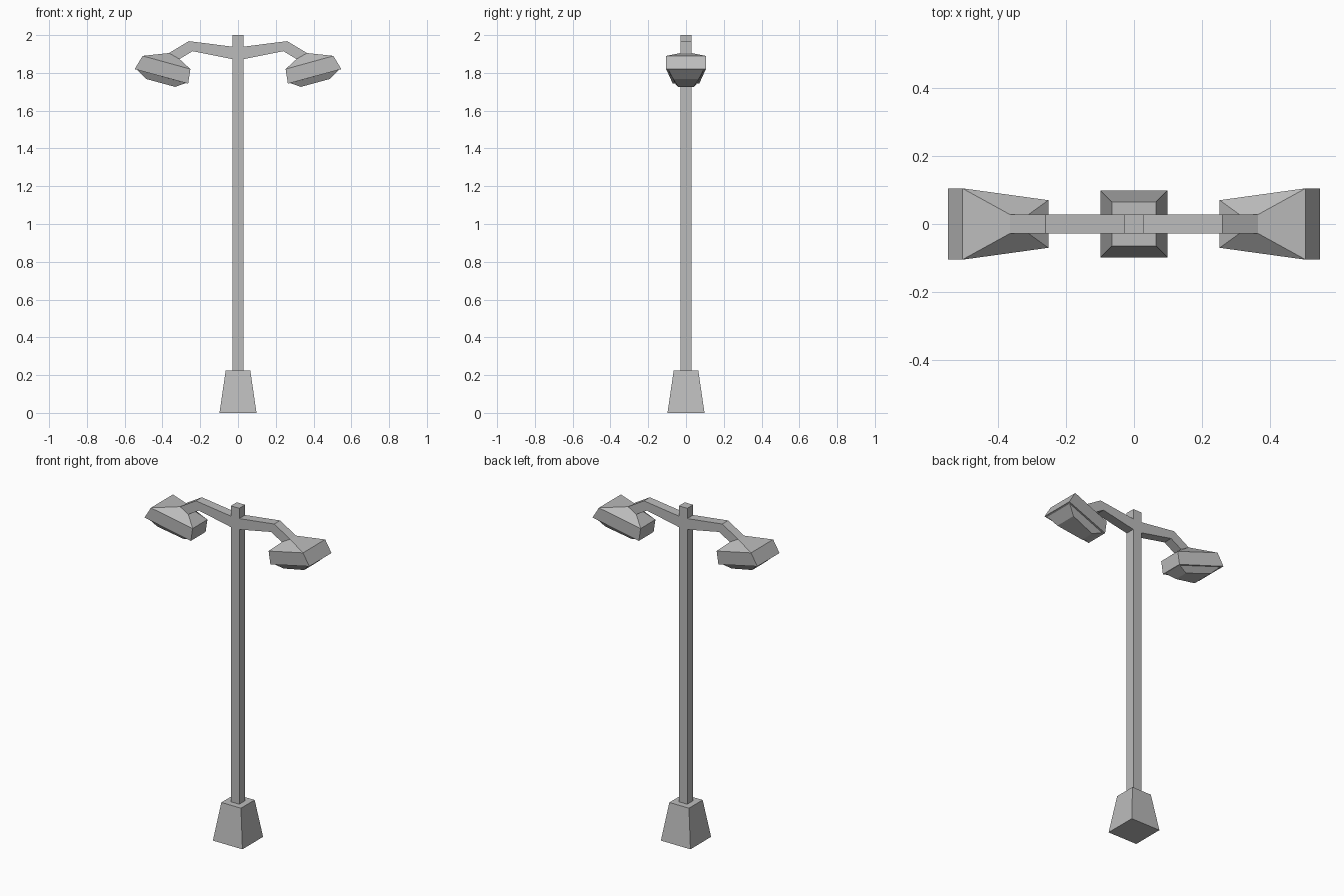
import bpy, bmesh

if "Cube" in bpy.data.objects:
    bpy.data.objects.remove(bpy.data.objects["Cube"])

grey = bpy.data.materials.new("light_grey_metal")
grey.diffuse_color = (0.5, 0.5, 0.5, 1)
grey.use_nodes = True
grey.node_tree.nodes["Principled BSDF"].inputs["Base Color"].default_value = grey.diffuse_color


def loft(name, rings):
    """Join a chain of four-point rings with flat faces and cap both ends."""
    bm = bmesh.new()
    loops = [[bm.verts.new(p) for p in ring] for ring in rings]
    for a, b in zip(loops, loops[1:]):
        for i in range(4):
            j = (i + 1) % 4
            bm.faces.new((a[i], a[j], b[j], b[i]))
    bm.faces.new(loops[0][::-1])
    bm.faces.new(loops[-1])
    bmesh.ops.recalc_face_normals(bm, faces=bm.faces)
    mesh = bpy.data.meshes.new(name)
    bm.to_mesh(mesh)
    bm.free()
    mesh.materials.append(grey)
    obj = bpy.data.objects.new(name, mesh)
    bpy.context.collection.objects.link(obj)
    return obj


def square(r, z):
    return [(-r, -r, z), (r, -r, z), (r, r, z), (-r, r, z)]


def span(side, xi, zi, yi, xo, zo, yo):
    """Ring from an inner edge (half width yi) to an outer edge (half width yo)."""
    return [(side * xi, -yi, zi), (side * xo, -yo, zo),
            (side * xo, yo, zo), (side * xi, yi, zi)]


# Tapered foot and square post
loft("base", [square(0.098, 0), square(0.065, 0.225)])
loft("post", [square(0.028, 0.22), square(0.028, 2.0)])

W = 0.028  # arm half width
for side, label in ((-1, "left"), (1, "right")):
    # Bent arm: rises from the post, then drops into the lamp
    neck = span(side, 0.31, 1.873, W, 0.365, 1.905, W)
    loft(label + "_arm", [
        span(side, 0.0, 1.867, W, 0.0, 1.935, W),
        span(side, 0.24, 1.915, W, 0.26, 1.968, W),
        neck])
    # Lamp head: sloping hood, straight rim, thin lip, tapered lens
    loft(label + "_lamp", [
        neck,
        span(side, 0.252, 1.82, 0.07, 0.505, 1.89, 0.105),
        span(side, 0.264, 1.743, 0.07, 0.547, 1.82, 0.105),
        span(side, 0.276, 1.746, 0.06, 0.535, 1.817, 0.094),
        span(side, 0.333, 1.726, 0.042, 0.487, 1.768, 0.068)])
